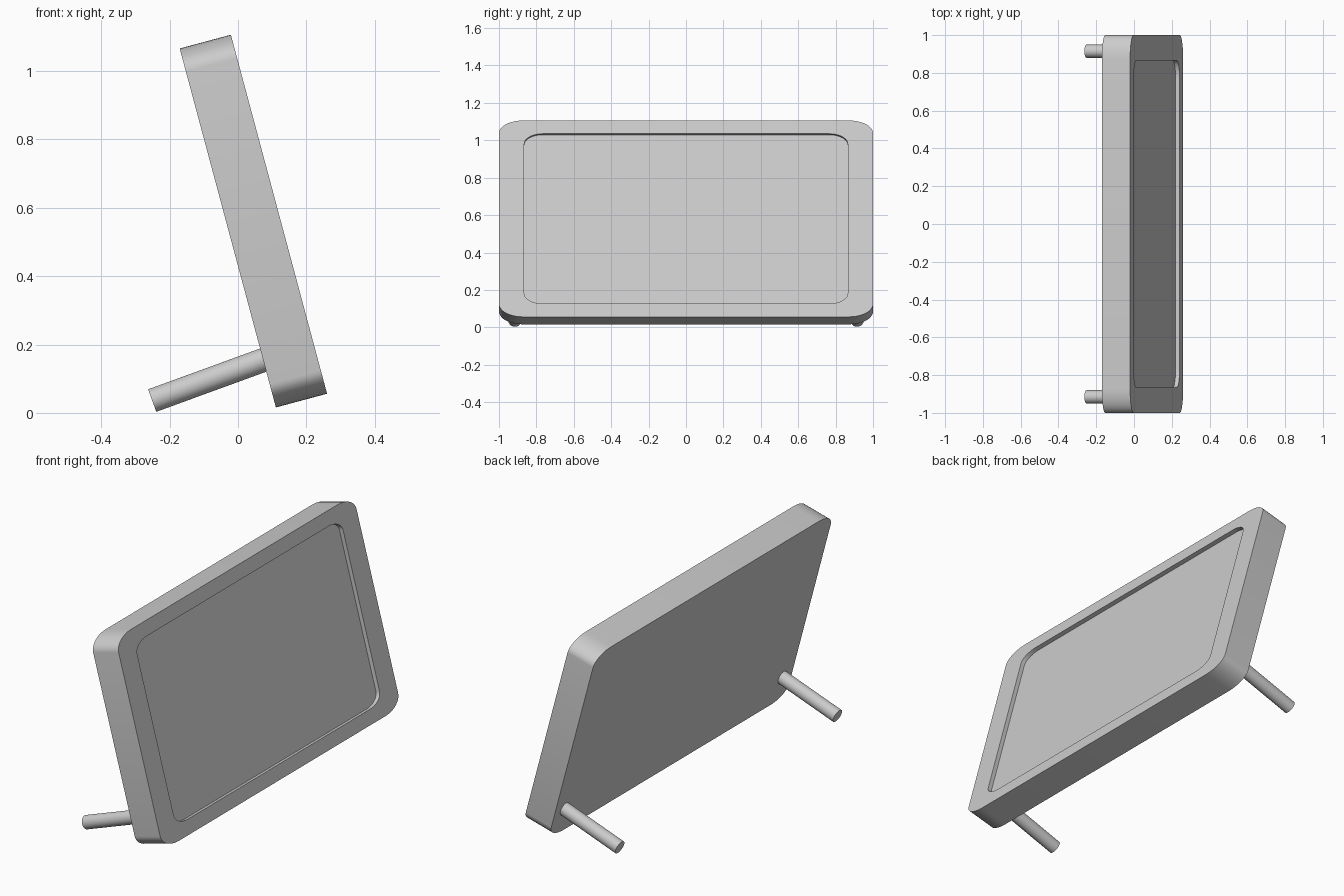
import bpy, bmesh
from math import sin, cos, pi, radians
from mathutils import Vector, Matrix

if "Cube" in bpy.data.objects:
    bpy.data.objects.remove(bpy.data.objects["Cube"])

TILT = radians(-15)
THICK, HALF_W, HALF_H = 0.155, 1.0, 0.5435
STEPS = 10


def finish(name, bm, matrix):
    bmesh.ops.recalc_face_normals(bm, faces=bm.faces)
    mesh = bpy.data.meshes.new(name)
    bm.to_mesh(mesh)
    bm.free()
    mesh.transform(matrix)
    obj = bpy.data.objects.new(name, mesh)
    bpy.context.collection.objects.link(obj)
    bpy.ops.object.select_all(action='DESELECT')
    obj.select_set(True)
    bpy.context.view_layer.objects.active = obj
    bpy.ops.object.shade_smooth_by_angle(angle=radians(30))
    return obj


def rounded_loop(bm, x, hw, hh, ry, rz):
    """Rectangle in the YZ plane with elliptical corners."""
    verts = []
    for k, (sy, sz) in enumerate([(1, 1), (-1, 1), (-1, -1), (1, -1)]):
        for i in range(STEPS + 1):
            a = (k + i / STEPS) * pi / 2
            verts.append(bm.verts.new((x, sy * (hw - ry) + ry * cos(a),
                                       sz * (hh - rz) + rz * sin(a))))
    return verts


# Leaning panel: back, sides, raised rim and recessed screen
bm = bmesh.new()
f, s = THICK / 2, 0.865
outer = (HALF_W, HALF_H, 0.13, 0.071)
inner = (HALF_W * s, HALF_H * s, 0.1, 0.056)
loops = [rounded_loop(bm, -f, *outer), rounded_loop(bm, f, *outer),
         rounded_loop(bm, f, *inner), rounded_loop(bm, f - 0.022, *inner)]
for a, b in zip(loops, loops[1:]):
    n = len(a)
    for i in range(n):
        j = (i + 1) % n
        bm.faces.new((a[i], a[j], b[j], b[i]))
bm.faces.new(loops[0])
bm.faces.new(loops[-1])
finish("display_panel", bm,
       Matrix.Translation((0.045, 0, 0.561)) @ Matrix.Rotation(TILT, 4, 'Y'))

# Two round rear legs, running from the ground into the panel's back
start, end = Vector((-0.251, 0, 0.036)), Vector((0.10, 0, 0.164))
axis = end - start
turn = Vector((0, 0, 1)).rotation_difference(axis).to_matrix().to_4x4()
for side, name in ((-1, "rear_leg_near"), (1, "rear_leg_far")):
    bm = bmesh.new()
    bmesh.ops.create_cone(bm, cap_ends=True, segments=32, radius1=0.035,
                          radius2=0.035, depth=axis.length)
    mid = (start + end) / 2 + Vector((0, side * 0.915, 0))
    finish(name, bm, Matrix.Translation(mid) @ turn)
